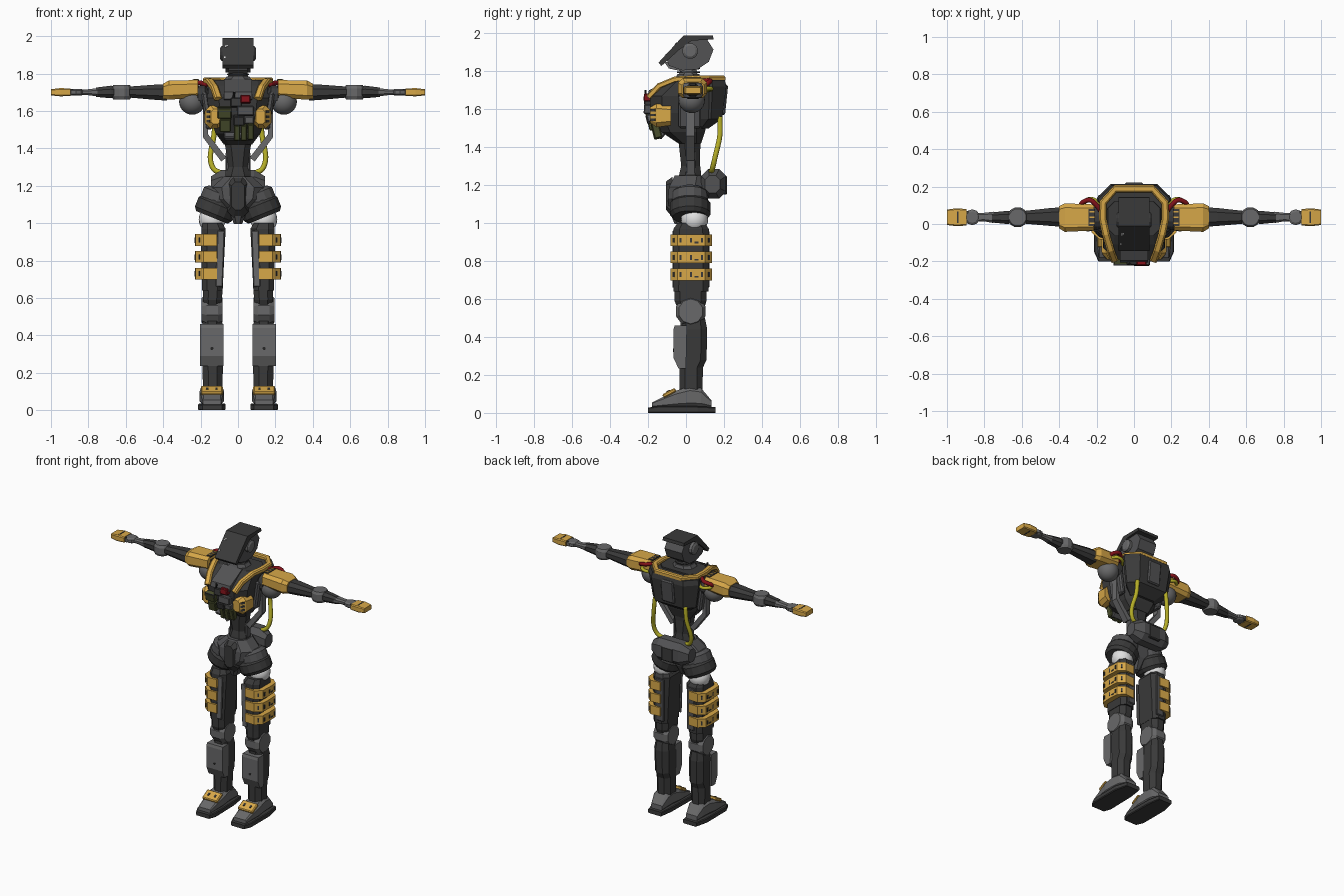
import bpy, bmesh, math
from mathutils import Vector, Matrix

def material(name, r, g, b):
    m = bpy.data.materials.new(name)
    m.diffuse_color = (r, g, b, 1)
    return m

DARK = material("charcoal", .042, .042, .042)
MID = material("mid grey", .085, .085, .088)
LIGHT = material("steel grey", .14, .14, .142)
AMBER = material("amber", .68, .39, .065)
HOSE = material("hose yellow", .46, .42, .02)
OLIVE = material("olive", .065, .075, .025)
RED = material("dark red", .22, .006, .01)
WHITE = material("white", .75, .75, .75)
BLACK = material("black", .018, .018, .018)

def finish(bm, name, mat, mirror=False, smooth=False):
    bmesh.ops.recalc_face_normals(bm, faces=bm.faces[:])
    for side in (("left", "right") if mirror else ("",)):
        if side == "right":
            bmesh.ops.scale(bm, vec=(-1, 1, 1), verts=bm.verts[:])
            bmesh.ops.reverse_faces(bm, faces=bm.faces[:])
        me = bpy.data.meshes.new(name)
        bm.to_mesh(me)
        me.materials.append(mat)
        for p in me.polygons:
            p.use_smooth = smooth
        o = bpy.data.objects.new(name + ("_" + side if side else ""), me)
        bpy.context.collection.objects.link(o)
    bm.free()

def skin(name, rings, mat, mirror=False, smooth=False):
    bm = bmesh.new()
    vs = [[bm.verts.new(p) for p in r] for r in rings]
    n = len(vs[0])
    for a, b in zip(vs, vs[1:]):
        for i in range(n):
            bm.faces.new((a[i], a[(i + 1) % n], b[(i + 1) % n], b[i]))
    bm.faces.new(vs[0])
    bm.faces.new(vs[-1])
    finish(bm, name, mat, mirror, smooth)

def at(axis, t, u, v):
    return {"x": (t, u, v), "y": (u, t, v), "z": (u, v, t)}[axis]

def loft(name, axis, sections, mat, mirror=False, c=.28):
    """Chamfered rectangles (t, u0, u1, v0, v1) joined along an axis."""
    rings = []
    for t, u0, u1, v0, v1 in sections:
        k = c * min(u1 - u0, v1 - v0)
        pts = [(u0 + k, v0), (u1 - k, v0), (u1, v0 + k), (u1, v1 - k),
               (u1 - k, v1), (u0 + k, v1), (u0, v1 - k), (u0, v0 + k)]
        rings.append([at(axis, t, *p) for p in pts])
    skin(name, rings, mat, mirror)

def prism(name, axis, a, b, pts, mat, mirror=False):
    skin(name, [[at(axis, t, *p) for p in pts] for t in (a, b)], mat, mirror)

def box(name, c, s, mat, rot=(0, 0, 0), mirror=False, bevel=0):
    bm = bmesh.new()
    bmesh.ops.create_cube(bm, size=1)
    bmesh.ops.scale(bm, vec=s, verts=bm.verts[:])
    if bevel:
        bmesh.ops.bevel(bm, geom=bm.edges[:], offset=bevel, segments=1, affect='EDGES')
    m = Matrix.Translation(c)
    for ang, ax in zip(rot, "XYZ"):
        m = m @ Matrix.Rotation(math.radians(ang), 4, ax)
    bm.transform(m)
    finish(bm, name, mat, mirror)

def disc(name, c, r, h, axis, n, mat, mirror=False, tilt=0, rim=.7):
    """Barrel with chamfered rims; tilt turns it about y."""
    rot = Matrix.Rotation(math.radians(tilt), 3, 'Y')
    rings = []
    for t, k in ((-.5, rim), (-.28, 1), (.28, 1), (.5, rim)):
        ring = []
        for i in range(n):
            a = 2 * math.pi * (i + .5) / n
            ring.append(Vector(c) + rot @ Vector(at(axis, t * h, r * k * math.cos(a), r * k * math.sin(a))))
        rings.append(ring)
    skin(name, rings, mat, mirror)

def ball(name, c, r, mat, mirror=True):
    bm = bmesh.new()
    bmesh.ops.create_uvsphere(bm, u_segments=20, v_segments=12, radius=r, matrix=Matrix.Translation(c))
    finish(bm, name, mat, mirror, True)

def sweep(name, pts, prof, mat, up=(0, 0, 1), mirror=False, sub=1):
    """Sweep a cross-section along a (Catmull-Rom rounded) path."""
    P = [Vector(p) for p in pts]
    path = []
    for i in range(len(P) - 1):
        a, b, c, d = P[max(i - 1, 0)], P[i], P[i + 1], P[min(i + 2, len(P) - 1)]
        for k in range(sub):
            t = k / sub
            path.append(.5 * (2 * b + (c - a) * t + (2 * a - 5 * b + 4 * c - d) * t * t + (3 * b - a - 3 * c + d) * t ** 3))
    path.append(P[-1])
    rings = []
    for i, p in enumerate(path):
        t = (path[min(i + 1, len(path) - 1)] - path[max(i - 1, 0)]).normalized()
        s = t.cross(Vector(up)).normalized()
        n = s.cross(t)
        rings.append([p + s * u + n * v for u, v in prof])
    skin(name, rings, mat, mirror, sub > 1)

def round_profile(r):
    return [(r * math.cos(i * math.pi / 5), r * math.sin(i * math.pi / 5)) for i in range(10)]

# Feet
loft("sole", "y", [(-.2, .085, .19, 0, .028), (-.15, .066, .213, 0, .035), (.06, .07, .213, 0, .035), (.155, .085, .19, 0, .03)], DARK, True, .15)
loft("foot", "y", [(-.18, .09, .188, .03, .055), (-.05, .075, .205, .03, .118), (.02, .08, .2, .03, .14), (.08, .082, .195, .03, .13), (.135, .095, .18, .03, .065)], LIGHT, True, .2)
box("toe_plate", (.14, -.088, .105), (.118, .075, .022), AMBER, (28, 0, 0), True, .006)
for x in (.115, .165):
    box("toe_plate_slot", (x, -.094, .116), (.012, .02, .004), DARK, (28, 0, 0), True)

# Lower legs and knees
loft("lower_leg", "z", [(.09, .085, .187, -.035, .085), (.24, .08, .19, -.035, .09), (.28, .08, .19, -.03, .108), (.44, .08, .195, -.03, .112), (.5, .09, .185, -.03, .1)], DARK, True)
prism("shin_plate", "x", .078, .203, [(-.04, .235), (0, .235), (.005, .46), (-.06, .46), (-.066, .44), (-.066, .29)], LIGHT, True)
disc("shin_bolt", (.14, -.066, .33), .009, .006, "y", 8, BLACK, True)
disc("knee", (.138, .025, .535), .082, .112, "x", 10, LIGHT, True, rim=.8)

# Thighs with banded plates on the outside
loft("lower_thigh", "z", [(.565, .09, .183, -.05, .1), (.59, .085, .188, -.06, .108), (.66, .083, .188, -.06, .108)], DARK, True)
loft("thigh", "z", [(.64, .082, .192, -.066, .118), (.85, .072, .197, -.068, .122), (.97, .066, .195, -.066, .12), (1.0, .085, .19, -.045, .1)], DARK, True, .25)
box("inner_thigh_panel", (.096, -.066, .81), (.038, .012, .3), LIGHT, (0, -2, 0), True, .004)
box("back_thigh_panel", (.12, .117, .81), (.06, .014, .3), MID, (0, 0, 0), True, .005)
for z in (.73, .82, .91):
    prism("thigh_band", "z", z - .031, z + .031, [(.112, -.08), (.185, -.082), (.227, -.045), (.231, .027), (.227, .1), (.185, .137), (.112, .132)], AMBER, True)
    for y in (-.03, .027, .084):
        box("band_slot", (.229, y, z), (.008, .01, .026), DARK, mirror=True)
    for y, a in ((-.064, 50), (.119, -50)):
        box("band_slot_corner", (.206, y, z), (.008, .01, .026), DARK, (0, 0, -a), True)
    box("band_slot_row", (.229, .055, z - .012), (.006, .02, .008), DARK, mirror=True)

# Hips and pelvis
ball("hip_ball", (.138, .045, 1.02), .072, WHITE)
disc("hip_ring", (.122, .022, 1.075), .108, .095, "z", 16, DARK, True, -22, .86)
disc("hip_cuff", (.105, .02, 1.135), .095, .09, "z", 14, MID, True, -22, .75)
loft("pelvis", "z", [(.995, -.022, .022, -.06, .04), (1.07, -.05, .05, -.09, .08), (1.13, -.13, .13, -.095, .09), (1.19, -.14, .14, -.09, .1), (1.25, -.075, .075, -.06, .1)], MID)
loft("pelvis_front", "y", [(-.105, -.035, .035, 1.07, 1.22), (-.07, -.055, .055, 1.03, 1.245)], DARK)
loft("hip_pack", "x", [(-.145, .1, .18, 1.16, 1.25), (-.085, .08, .212, 1.13, 1.285), (.085, .08, .212, 1.13, 1.285), (.145, .1, .18, 1.16, 1.25)], MID)
box("hip_pack_panel", (0, .205, 1.2), (.09, .022, .1), DARK, bevel=.006)

# Waist
loft("waist", "z", [(1.22, -.07, .07, -.04, .08), (1.26, -.066, .066, -.035, .08), (1.3, -.053, .053, -.025, .075), (1.39, -.065, .065, -.035, .075), (1.45, -.075, .075, -.04, .08)], DARK)
box("waist_plate", (.056, .025, 1.31), (.02, .05, .14), MID, mirror=True, bevel=.005)
prism("side_strut", "y", 0, .045, [(.165, 1.62), (.188, 1.62), (.188, 1.46), (.09, 1.33), (.062, 1.35), (.16, 1.475)], LIGHT, True)

# Torso
loft("chest", "z", [(1.42, -.075, .075, -.04, .08), (1.48, -.12, .12, -.13, .1), (1.58, -.155, .155, -.185, .12), (1.67, -.165, .165, -.19, .12), (1.735, -.155, .155, -.11, .12), (1.765, -.14, .14, -.06, .12)], DARK, c=.2)
loft("back_block", "z", [(1.5, -.1, .1, .05, .12), (1.55, -.17, .17, .06, .19), (1.72, -.198, .198, .05, .213), (1.755, -.19, .19, .05, .205)], DARK, c=.45)
box("back_panel", (0, .203, 1.65), (.1, .022, .16), MID, (-6, 0, 0), bevel=.008)
box("side_panel", (.165, .02, 1.6), (.035, .12, .2), MID, (0, 8, 0), True, .01)
prism("upper_chest_plate", "x", -.075, .075, [(-.06, 1.772), (-.195, 1.7), (-.205, 1.665), (-.17, 1.65), (-.05, 1.75)], MID)
box("belly_panel", (0, -.122, 1.475), (.15, .03, .07), MID, (-40, 0, 0), bevel=.006)

# Collar harness
sweep("collar", [(-.105, -.195, 1.665), (-.125, -.14, 1.725), (-.15, -.055, 1.76), (-.168, .03, 1.765), (-.165, .115, 1.765), (-.1, .188, 1.765), (.1, .188, 1.765), (.165, .115, 1.765), (.168, .03, 1.765), (.15, -.055, 1.76), (.125, -.14, 1.725), (.105, -.195, 1.665)],
      [(-.02, -.013), (.02, -.013), (.02, .006), (.012, .013), (-.012, .013), (-.02, .006)], AMBER)

# Chest pods
loft("chest_pod", "y", [(-.19, .095, .145, 1.53, 1.61), (-.155, .085, .172, 1.505, 1.63), (-.08, .1, .178, 1.515, 1.62)], AMBER, True)
for z in (1.545, 1.57, 1.595):
    box("pod_slot", (.158, -.173, z), (.03, .006, .013), DARK, (0, 0, 52), True)

# Pouches and equipment on the chest
for x, z, w, h, y, m in ((-.072, 1.592, .075, .06, -.197, OLIVE), (-.068, 1.525, .06, .07, -.18, OLIVE), (-.005, 1.485, .034, .085, -.158, OLIVE),
                         (.032, 1.485, .034, .085, -.158, OLIVE), (.068, 1.49, .034, .085, -.155, OLIVE), (.04, 1.6, .09, .05, -.202, MID),
                         (-.01, 1.645, .06, .05, -.2, DARK), (.04, 1.662, .055, .042, -.203, RED), (.005, 1.55, .06, .05, -.19, DARK), (.06, 1.555, .05, .04, -.185, LIGHT)):
    box("chest_pouch", (x, y, z), (w, .04, h), m, (14 if z < 1.6 else -4, 0, 0), bevel=.005)
box("pouch_flap", (-.072, -.217, 1.608), (.077, .008, .022), DARK, (10, 0, 0))
sweep("radio_aerial", [(-.025, -.212, 1.66), (-.02, -.214, 1.7)], round_profile(.006), BLACK, (0, 1, 0))

# Neck and head
loft("neck_base", "z", [(1.74, -.095, .095, -.07, .09), (1.785, -.06, .06, -.045, .07)], MID)
loft("neck", "z", [(1.77, -.055, .055, -.035, .06), (1.82, -.05, .05, -.03, .055), (1.86, -.05, .05, -.03, .06)], LIGHT)
for z in (1.795, 1.815):
    disc("neck_ring", (0, .013, z), .062, .012, "z", 12, DARK)
prism("head", "x", -.068, .068, [(-.105, 1.87), (-.09, 1.83), (-.02, 1.805), (.06, 1.81), (.12, 1.85), (.145, 1.915), (.11, 1.97), (0, 1.96)], MID)
prism("jaw", "x", -.05, .05, [(-.115, 1.85), (-.09, 1.815), (.0, 1.795), (.02, 1.85)], LIGHT)
prism("visor", "x", -.083, .083, [(-.012, 1.99), (.142, 1.99), (.145, 1.968), (.03, 1.962), (-.04, 1.91), (-.13, 1.828), (-.145, 1.846)], DARK)
disc("ear", (.078, .022, 1.907), .042, .036, "x", 12, LIGHT, True)
for x, y, z in ((-.066, -.055, 1.943), (-.07, -.108, 1.886), (-.058, -.05, 1.948)):
    box("visor_light", (x, y, z), (.008, .01, .006), WHITE, (48, 0, 0))

# Shoulders
disc("shoulder_mount", (.195, .03, 1.675), .062, .07, "x", 12, DARK, True)
ball("shoulder_ball", (.245, .03, 1.65), .07, LIGHT)
loft("shoulder_guard", "x", [(.215, -.035, .105, 1.672, 1.765), (.37, -.042, .11, 1.66, 1.762), (.402, -.022, .095, 1.666, 1.745)], AMBER, True, .22)
box("shoulder_vent", (.225, .035, 1.7645), (.035, .09, .007), DARK, mirror=True)
for y in (.005, .035, .065):
    box("shoulder_vent_fin", (.225, y, 1.767), (.028, .008, .008), AMBER, mirror=True)
box("shoulder_end", (.214, .035, 1.715), (.008, .08, .05), DARK, mirror=True)

# Arms
loft("upper_arm", "x", [(.38, -.015, .09, 1.655, 1.742), (.45, -.01, .085, 1.66, 1.74), (.585, .002, .07, 1.672, 1.73), (.61, .01, .06, 1.675, 1.725)], DARK, True)
disc("elbow", (.622, .036, 1.7), .055, .076, "z", 12, LIGHT, True, rim=.85)
loft("forearm", "x", [(.64, .005, .067, 1.67, 1.73), (.68, .0, .07, 1.668, 1.735), (.76, .008, .062, 1.675, 1.725)], DARK, True)
loft("wrist", "x", [(.75, .005, .066, 1.678, 1.722), (.8, .014, .06, 1.684, 1.716), (.87, .014, .06, 1.686, 1.714)], LIGHT, True)
disc("wrist_joint", (.865, .036, 1.7), .042, .036, "z", 10, LIGHT, True)

# Hands
loft("hand", "x", [(.895, -.008, .08, 1.68, 1.72), (.95, -.012, .084, 1.678, 1.722), (1.0, -.005, .077, 1.683, 1.716)], AMBER, True, .15)
box("knuckle_gap", (.942, .036, 1.7), (.008, .06, .047), DARK, mirror=True)
box("palm_core", (.893, .036, 1.7), (.024, .066, .034), DARK, mirror=True)

# Hoses
sweep("back_hose", [(.08, .13, 1.265), (.13, .14, 1.29), (.148, .155, 1.355), (.13, .178, 1.46), (.12, .178, 1.56)], round_profile(.014), HOSE, (0, 1, 0), True, 6)
sweep("shoulder_red_hose", [(.17, .06, 1.74), (.2, .1, 1.75), (.235, .128, 1.75), (.275, .115, 1.738), (.285, .09, 1.72)], round_profile(.013), RED, (0, 0, 1), True, 5)
sweep("shoulder_yellow_hose", [(.17, .09, 1.7), (.21, .128, 1.705), (.25, .13, 1.71), (.28, .09, 1.71)], round_profile(.011), HOSE, (0, 0, 1), True, 5)
